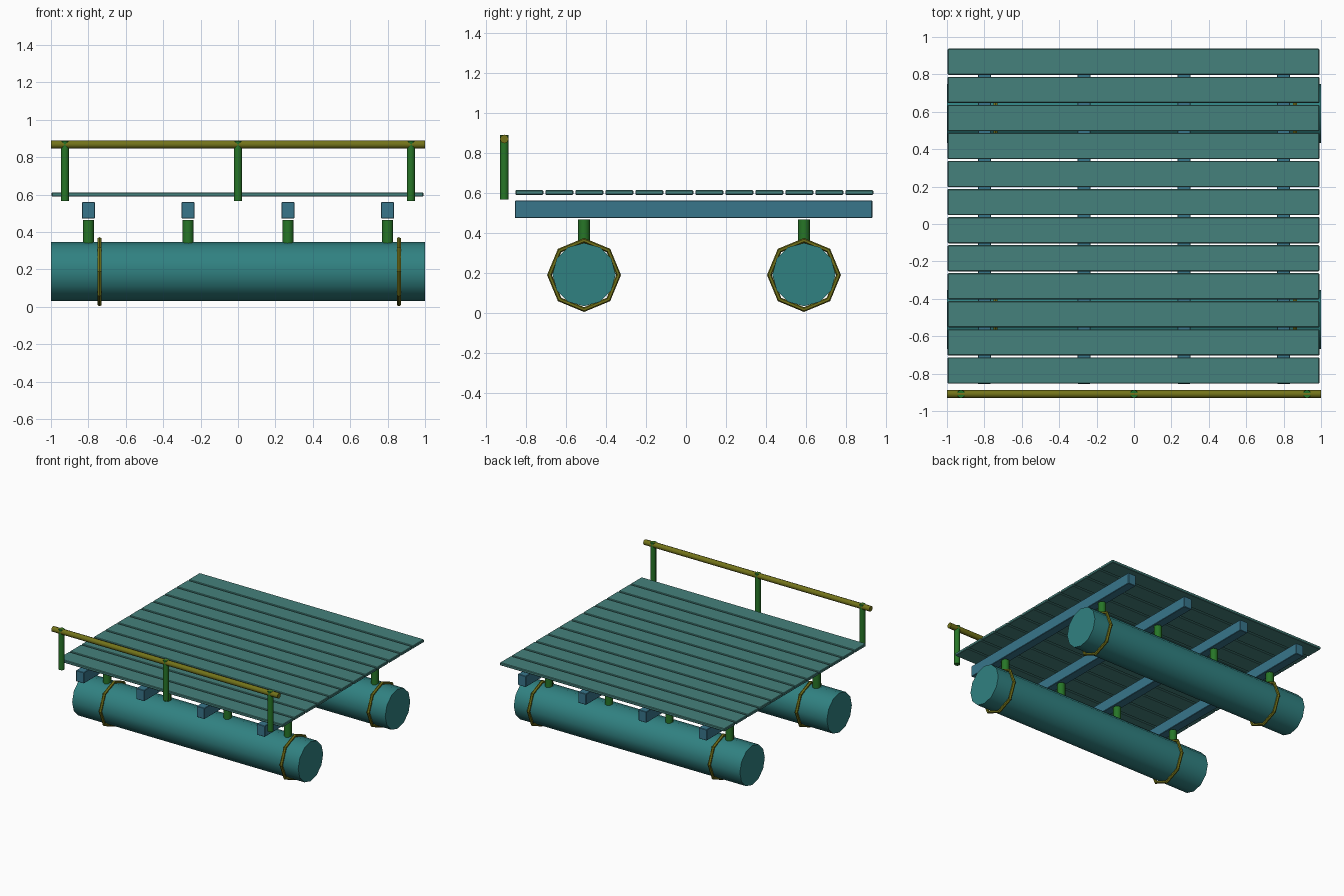
import bpy, bmesh, math
from mathutils import Matrix, Vector

if "Cube" in bpy.data.objects:
    bpy.data.objects.remove(bpy.data.objects["Cube"])


def material(name, rgb):
    m = bpy.data.materials.new(name)
    m.diffuse_color = (*rgb, 1)
    m.use_nodes = True
    m.node_tree.nodes["Principled BSDF"].inputs["Base Color"].default_value = m.diffuse_color
    return m


TEAL = material("teal", (0.03, 0.22, 0.22))
DECK = material("deck_teal", (0.06, 0.22, 0.2))
BLUE = material("blue_teal", (0.04, 0.18, 0.26))
GREEN = material("green", (0.02, 0.18, 0.02))
OLIVE = material("olive", (0.17, 0.17, 0.01))


def finish(name, bm, mat, smooth=None):
    me = bpy.data.meshes.new(name)
    bm.to_mesh(me)
    bm.free()
    me.materials.append(mat)
    if smooth:
        me.shade_smooth()
        me.set_sharp_from_angle(angle=math.radians(smooth))
    ob = bpy.data.objects.new(name, me)
    bpy.context.collection.objects.link(ob)
    return ob


def box(name, lo, hi, mat, bevel):
    lo, hi = Vector(lo), Vector(hi)
    bm = bmesh.new()
    bmesh.ops.create_cube(bm, size=1, matrix=Matrix.Translation((lo + hi) / 2) @ Matrix.Diagonal((*(hi - lo), 1)))
    bmesh.ops.bevel(bm, geom=bm.edges[:], offset=bevel, segments=1, affect='EDGES')
    return finish(name, bm, mat)


def rod(name, a, b, r, sides, mat, smooth=50):
    a, b = Vector(a), Vector(b)
    d = b - a
    rot = d.to_track_quat('Z', 'Y').to_matrix().to_4x4()
    bm = bmesh.new()
    bmesh.ops.create_cone(bm, cap_ends=True, segments=sides, radius1=r, radius2=r, depth=d.length,
                          matrix=Matrix.Translation((a + b) / 2) @ rot)
    return finish(name, bm, mat, smooth)


def ring(name, centre, major, minor, mat, n=8, k=6):
    # octagonal hoop lying in the y-z plane
    bm = bmesh.new()
    loops = []
    for i in range(n):
        t = 2 * math.pi * i / n
        loop = []
        for j in range(k):
            p = 2 * math.pi * j / k
            r = major + minor * math.cos(p)
            loop.append(bm.verts.new((centre[0] + minor * math.sin(p),
                                      centre[1] + r * math.cos(t),
                                      centre[2] + r * math.sin(t))))
        loops.append(loop)
    for i in range(n):
        a, b = loops[i], loops[(i + 1) % n]
        for j in range(k):
            bm.faces.new((a[j], b[j], b[(j + 1) % k], a[(j + 1) % k]))
    bmesh.ops.recalc_face_normals(bm, faces=bm.faces[:])
    return finish(name, bm, mat)


JOIST_X = (-0.80, -0.267, 0.267, 0.80)

# pontoons with straps and support stubs
for side, y in (("front", -0.51), ("back", 0.59)):
    rod(f"{side}_pontoon", (-1, y, 0.19), (1, y, 0.19), 0.158, 12, TEAL)
    for i, x in enumerate((-0.74, 0.86)):
        ring(f"{side}_strap_{i + 1}", (x, y, 0.188), 0.173, 0.012, OLIVE)
    for i, x in enumerate(JOIST_X):
        rod(f"{side}_stub_{i + 1}", (x, y, 0.335), (x, y, 0.465), 0.03, 8, GREEN)

# joists running front to back
for i, x in enumerate(JOIST_X):
    box(f"joist_{i + 1}", (x - 0.035, -0.855, 0.472), (x + 0.035, 0.932, 0.56), BLUE, 0.003)

# deck planks
for i in range(12):
    y = -0.783 + 0.15 * i
    box(f"plank_{i + 1}", (-0.996, y - 0.07, 0.589), (0.991, y + 0.07, 0.612), DECK, 0.004)

# front railing
for i, x in enumerate((-0.925, 0, 0.925)):
    rod(f"rail_post_{i + 1}", (x, -0.909, 0.566), (x, -0.909, 0.888), 0.022, 8, GREEN)
rod("hand_rail", (-1, -0.909, 0.868), (1, -0.909, 0.868), 0.022, 8, OLIVE)
